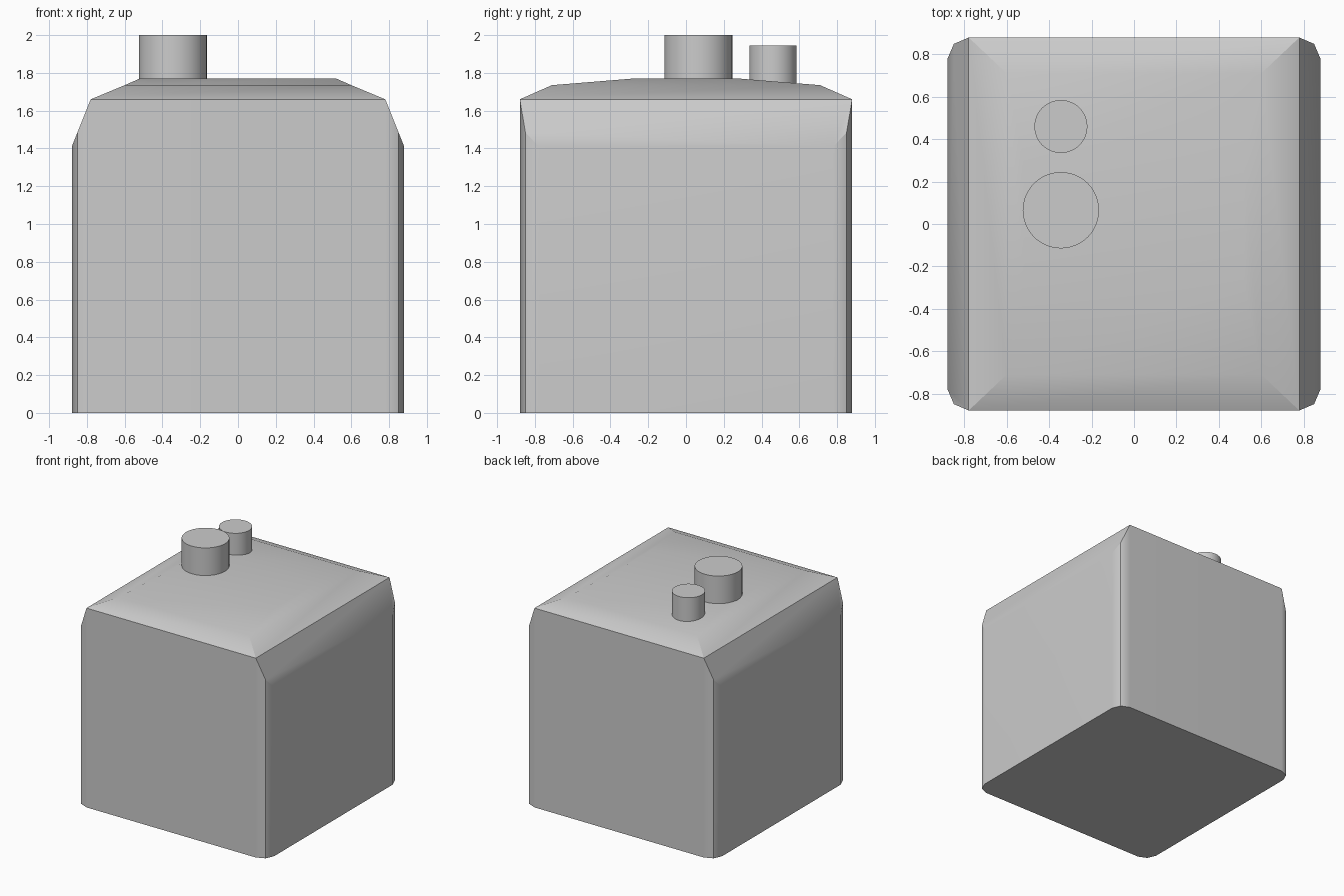
import bpy, bmesh
from math import radians

if "Cube" in bpy.data.objects:
    bpy.data.objects.remove(bpy.data.objects["Cube"])


def smooth(ob, angle=30):
    bpy.ops.object.select_all(action='DESELECT')
    bpy.context.view_layer.objects.active = ob
    ob.select_set(True)
    bpy.ops.object.shade_smooth_by_angle(angle=radians(angle))


def four_corners(points):
    """Mirror quadrant points into a full counter-clockwise ring."""
    ring = []
    for sx, sy, flip in ((1, 1, False), (-1, 1, True), (-1, -1, False), (1, -1, True)):
        quad = points[::-1] if flip else points
        ring += [(sx * x, sy * y, z) for x, y, z in quad]
    return ring


def bridge(bm, low, high):
    n = len(low)
    for i in range(n):
        j = (i + 1) % n
        bm.faces.new((low[i], low[j], high[j], high[i]))


# Body: chamfered square prism whose left and right top edges are cut by a slope
bm = bmesh.new()
corner = [(0.88, 0.78, 1.41), (0.85, 0.85, 1.485), (0.78, 0.88, 1.66)]
rim = [bm.verts.new(p) for p in four_corners(corner)]
base = [bm.verts.new((v.co.x, v.co.y, 0)) for v in rim]
bm.faces.new(base[::-1])
bridge(bm, base, rim)
bm.faces.new(rim[9:] + rim[:3])
bm.faces.new(rim[3:9])

# Low hipped top in two rings, closed by a flat panel
lower = [rim[2], rim[3], rim[8], rim[9]]
for point in ((0.60, 0.71, 1.735), (0.52, 0.28, 1.77)):
    upper = [bm.verts.new(p) for p in four_corners([point])]
    bridge(bm, lower, upper)
    lower = upper
bm.faces.new(lower)
bmesh.ops.recalc_face_normals(bm, faces=bm.faces)

mesh = bpy.data.meshes.new("body")
bm.to_mesh(mesh)
bm.free()
body = bpy.data.objects.new("body", mesh)
bpy.context.collection.objects.link(body)
smooth(body)
weighted = body.modifiers.new("weighted_normals", 'WEIGHTED_NORMAL')
weighted.keep_sharp = True

# Two round stubs on the top
for name, y, radius, z0, z1 in (("large_stub", 0.065, 0.18, 1.75, 2.0),
                                ("small_stub", 0.46, 0.125, 1.735, 1.945)):
    bpy.ops.mesh.primitive_cylinder_add(vertices=48, radius=radius, depth=z1 - z0,
                                        location=(-0.345, y, (z0 + z1) / 2))
    stub = bpy.context.object
    stub.name = name
    smooth(stub)
